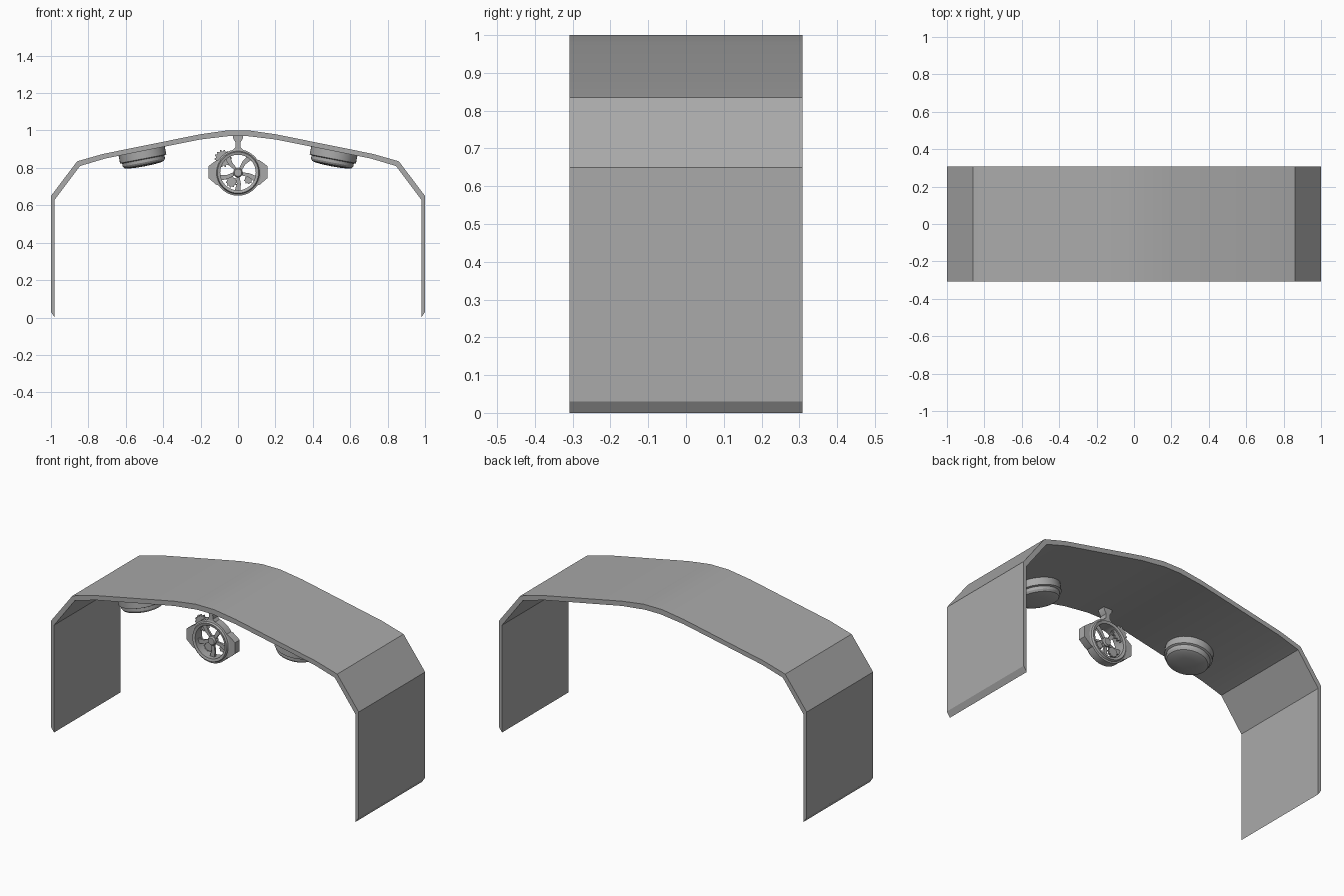
import bpy, bmesh, math
from mathutils import Matrix

cube = bpy.data.objects.get("Cube")
if cube:
    bpy.data.objects.remove(cube)

GREY = (0.4, 0.4, 0.4, 1)
grey = bpy.data.materials.new("plain grey")
grey.use_nodes = True
grey.diffuse_color = GREY
grey.node_tree.nodes["Principled BSDF"].inputs["Base Color"].default_value = GREY


def finish(name, bm, matrix=Matrix()):
    bmesh.ops.remove_doubles(bm, verts=bm.verts, dist=1e-5)
    bmesh.ops.recalc_face_normals(bm, faces=bm.faces)
    mesh = bpy.data.meshes.new(name)
    bm.to_mesh(mesh)
    bm.free()
    mesh.materials.append(grey)
    ob = bpy.data.objects.new(name, mesh)
    ob.matrix_world = matrix
    bpy.context.collection.objects.link(ob)
    bpy.ops.object.select_all(action='DESELECT')
    ob.select_set(True)
    bpy.context.view_layer.objects.active = ob
    bpy.ops.object.shade_smooth_by_angle(angle=math.radians(30))
    return ob


def prism(name, points, y0, y1):
    """Extrude an x-z outline along y."""
    bm = bmesh.new()
    face = bm.faces.new([bm.verts.new((x, y0, z)) for x, z in points])
    out = bmesh.ops.extrude_face_region(bm, geom=[face])
    moved = [g for g in out["geom"] if isinstance(g, bmesh.types.BMVert)]
    bmesh.ops.translate(bm, verts=moved, vec=(0, y1 - y0, 0))
    return finish(name, bm)


def lathe(name, profile, matrix, closed=False, steps=40):
    """Spin an (r, h) profile round the local z axis."""
    bm = bmesh.new()
    pts = [bm.verts.new((r, 0, h)) for r, h in profile]
    pairs = list(zip(pts, pts[1:] + pts[:1])) if closed else list(zip(pts, pts[1:]))
    edges = [bm.edges.new(p) for p in pairs]
    bmesh.ops.spin(bm, geom=pts + edges, axis=(0, 0, 1), cent=(0, 0, 0),
                   angle=math.tau, steps=steps, use_duplicate=False)
    return finish(name, bm, matrix)


# Tunnel shell: half outline outside and inside, mirrored
outer = [(0.06, 1.0), (0.2, 0.98), (0.72, 0.875), (0.86, 0.835), (1, 0.65), (1, 0.03)]
inner = [(0.98, 0), (0.98, 0.63), (0.845, 0.81), (0.71, 0.85), (0.2, 0.952), (0.05, 0.97)]
half = outer + inner
prism("tunnel_shell", half + [(-x, z) for x, z in reversed(half)], -0.308, 0.308)

# Round ceiling lamps following the roof slope
lamp = [(0, 0.01), (0.126, 0.01), (0.126, -0.042), (0.115, -0.046), (0.115, -0.062),
        (0.108, -0.073), (0.094, -0.078), (0.05, -0.082), (0, -0.083)]
for side, s in (("left", 1), ("right", -1)):
    lathe(side + "_lamp", lamp,
          Matrix.Translation((s * 0.515, -0.17, 0.89)) @ Matrix.Rotation(s * 0.19, 4, 'Y'))

# Hanging fan housing
CY, CZ = -0.23, 0.775
facing = Matrix.Translation((0, CY, CZ)) @ Matrix.Rotation(math.pi / 2, 4, 'X')
ring = [(0.095, -0.032), (0.11, -0.036), (0.115, -0.025), (0.124, -0.022),
        (0.124, 0.022), (0.115, 0.025), (0.11, 0.036), (0.095, 0.032)]
lathe("fan_ring", ring, facing, closed=True)

# Side lugs
lug = [(0.1, 0.07), (0.115, 0.066), (0.157, 0.035), (0.157, -0.03), (0.115, -0.066), (0.1, -0.07)]
for side, s in (("left", 1), ("right", -1)):
    prism(side + "_lug", [(s * x, CZ + z) for x, z in lug], CY - 0.022, CY + 0.022)

# Hanger
hang = [(0.028, 0.978), (0.025, 0.955), (0.012, 0.935), (0.014, 0.91), (0.036, 0.885)]
prism("hanger", hang + [(-x, z) for x, z in reversed(hang)], CY - 0.022, CY + 0.022)

# Hub and blades
hub = [(0, -0.02), (0.02, -0.02), (0.026, -0.012), (0.026, 0.012), (0.02, 0.02), (0, 0.02)]
lathe("fan_hub", hub, facing, steps=20)
blade = [(0.015, 0.008), (0.06, 0.018), (0.1, 0.016), (0.1, -0.014), (0.06, -0.004), (0.015, -0.008)]
for i in range(5):
    a = math.tau * i / 5 + 0.9
    c, s = math.cos(a), math.sin(a)
    prism(f"fan_blade_{i + 1}", [(x * c - z * s, CZ + x * s + z * c) for x, z in blade],
          CY - 0.006, CY + 0.006)


# Small toothed gears
def gear(name, cx, cz, r, teeth, y):
    pts = []
    for i in range(teeth * 4):
        a = math.tau * i / (teeth * 4)
        k = r if i % 4 < 2 else r * 0.82
        pts.append((cx + k * math.cos(a), cz + k * math.sin(a)))
    prism(name, pts, y, y + 0.012)


gear("upper_gear", -0.08, 0.85, 0.047, 14, CY + 0.01)
gear("lower_gear", -0.035, 0.725, 0.03, 10, CY + 0.008)
gear("side_gear", 0.055, 0.735, 0.022, 8, CY + 0.008)
